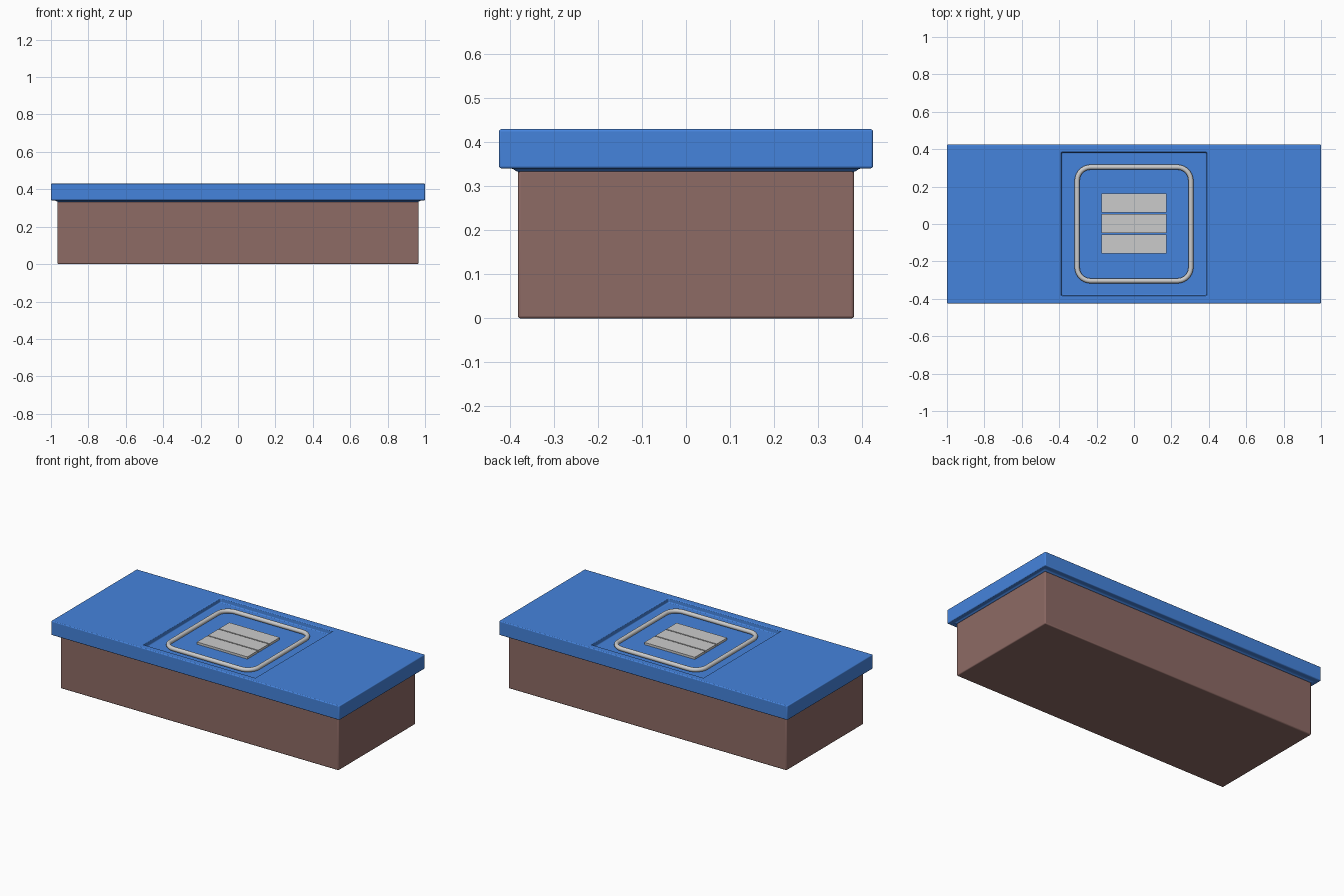
import bpy, bmesh, math

if "Cube" in bpy.data.objects:
    bpy.data.objects.remove(bpy.data.objects["Cube"])

def material(name, rgb):
    m = bpy.data.materials.new(name)
    m.diffuse_color = (*rgb, 1)
    m.use_nodes = True
    m.node_tree.nodes["Principled BSDF"].inputs["Base Color"].default_value = m.diffuse_color
    return m

blue = material("blue_paint", (0.06, 0.23, 0.72))
brown = material("brown_body", (0.27, 0.145, 0.13))

def finish(bm, name, mat=None, bevel=0.0):
    bmesh.ops.recalc_face_normals(bm, faces=bm.faces)
    me = bpy.data.meshes.new(name)
    bm.to_mesh(me)
    bm.free()
    ob = bpy.data.objects.new(name, me)
    bpy.context.collection.objects.link(ob)
    if mat:
        me.materials.append(mat)
    if bevel:
        mod = ob.modifiers.new("soft_edges", "BEVEL")
        mod.width, mod.segments, mod.limit_method = bevel, 3, "ANGLE"
    bpy.context.view_layer.objects.active = ob
    ob.select_set(True)
    bpy.ops.object.shade_smooth_by_angle(angle=math.radians(35))
    ob.select_set(False)
    return ob

def box(x0, x1, y0, y1, z0, z1):
    bm = bmesh.new()
    bmesh.ops.create_cube(bm, size=1)
    for v in bm.verts:
        v.co = (x1 if v.co.x > 0 else x0, y1 if v.co.y > 0 else y0, z1 if v.co.z > 0 else z0)
    return bm

def step(bm, face, hx, hy, z):
    """Inset a horizontal face to a centred rectangle at height z."""
    bmesh.ops.inset_individual(bm, faces=[face], thickness=0.01)
    for v in face.verts:
        v.co = (math.copysign(hx, v.co.x), math.copysign(hy, v.co.y), z)

# Body
finish(box(-0.965, 0.965, -0.382, 0.382, 0, 0.338), "body", brown, 0.006)

# Lid with a square recess on top and a small lip underneath
bm = box(-1, 1, -0.425, 0.425, 0.341, 0.43)
bm.faces.ensure_lookup_table()
top = max(bm.faces, key=lambda f: f.calc_center_median().z)
bottom = min(bm.faces, key=lambda f: f.calc_center_median().z)
step(bm, top, 0.389, 0.384, 0.43)
step(bm, top, 0.387, 0.382, 0.402)
step(bm, bottom, 0.977, 0.394, 0.341)
step(bm, bottom, 0.968, 0.385, 0.333)
finish(bm, "lid", blue, 0.005)

# Rounded square ring lying in the recess
half, rad, tube, n, sides = 0.304, 0.072, 0.0135, 8, 12
bm = bmesh.new()
rings = []
for q in range(4):
    for i in range(n + 1):
        a = math.pi / 2 * (q + i / n)
        sx, sy = ((1, 1), (-1, 1), (-1, -1), (1, -1))[q]
        cx, cy = sx * (half - rad), sy * (half - rad)
        loop = []
        for s in range(sides):
            t = 2 * math.pi * s / sides
            r = rad + tube * math.cos(t)
            loop.append(bm.verts.new((cx + r * math.cos(a), cy + r * math.sin(a),
                                      0.413 + tube * math.sin(t))))
        rings.append(loop)
for k, a in enumerate(rings):
    b = rings[(k + 1) % len(rings)]
    for s in range(sides):
        t = (s + 1) % sides
        bm.faces.new((a[s], b[s], b[t], a[t]))
finish(bm, "ring")

# Three flat slats in the middle
for i in range(3):
    y = 0.003 + (i - 1) * 0.109
    finish(box(-0.175, 0.175, y - 0.051, y + 0.051, 0.398, 0.416), f"slat_{i + 1}")
